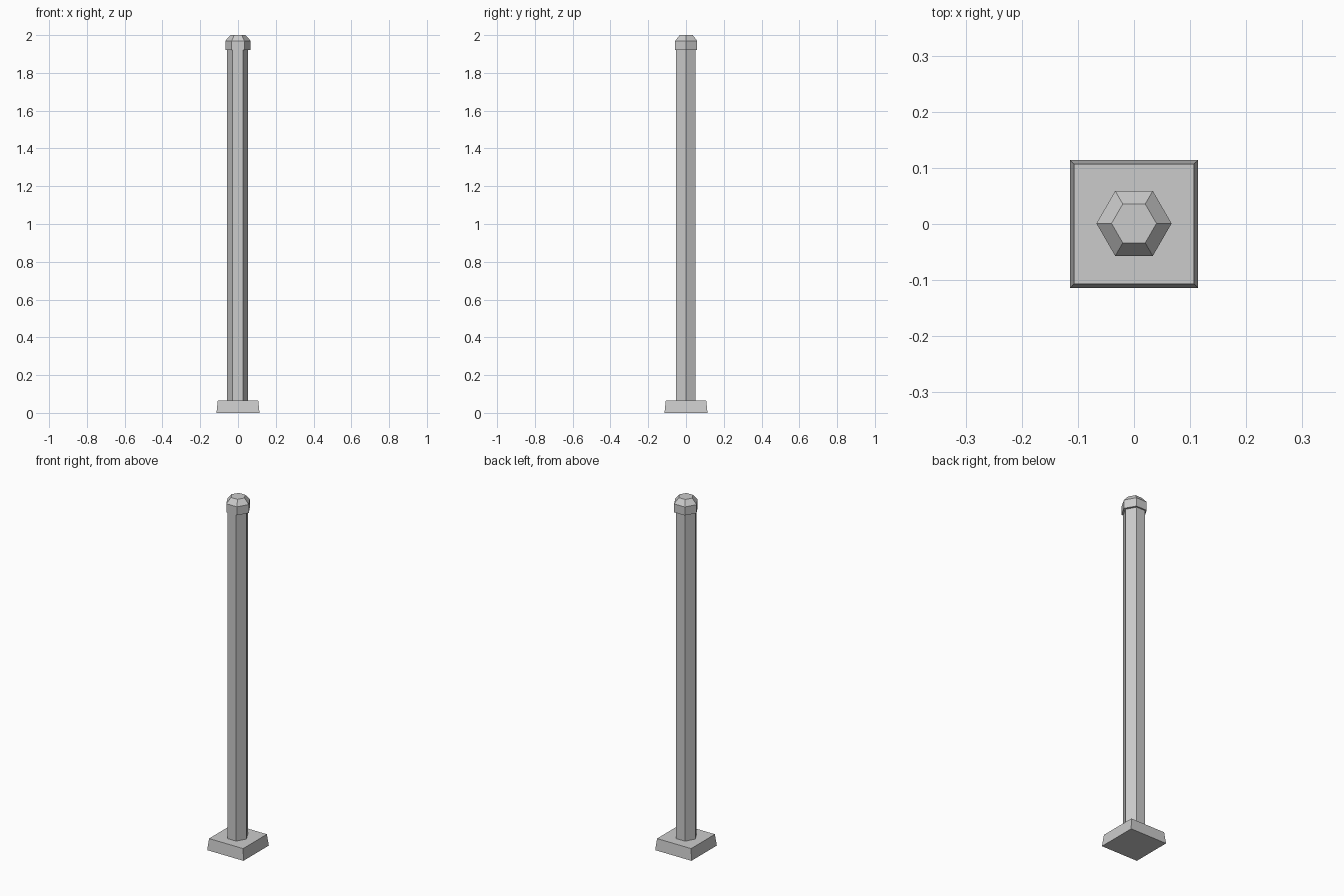
import bpy
import bmesh
from math import cos, sin, tau

old = bpy.data.objects.get("Cube")
if old:
    bpy.data.objects.remove(old, do_unlink=True)

grey = bpy.data.materials.new("light grey metal")
grey.use_nodes = True
colour = (0.6, 0.6, 0.6, 1)
grey.diffuse_color = colour
grey.node_tree.nodes["Principled BSDF"].inputs["Base Color"].default_value = colour


def stacked_prism(name, sides, rings, turn=0.0, centre=(0, 0)):
    """Loft regular polygons; each ring is (x radius, y radius, z)."""
    bm = bmesh.new()
    loops = [[bm.verts.new((centre[0] + rx * cos(tau * (i / sides + turn)),
                            centre[1] + ry * sin(tau * (i / sides + turn)), z))
              for i in range(sides)] for rx, ry, z in rings]
    for low, high in zip(loops, loops[1:]):
        for i in range(sides):
            j = (i + 1) % sides
            bm.faces.new((low[i], low[j], high[j], high[i]))
    bm.faces.new(loops[0][::-1])
    bm.faces.new(loops[-1])
    mesh = bpy.data.meshes.new(name)
    bm.to_mesh(mesh)
    bm.free()
    mesh.materials.append(grey)
    obj = bpy.data.objects.new(name, mesh)
    bpy.context.collection.objects.link(obj)
    return obj


# Square base plate with slightly tapered sides
diagonal = 2 ** 0.5
foot, rim = 0.114 * diagonal, 0.107 * diagonal
stacked_prism("base_plate", 4, [(foot, foot, 0), (rim, rim, 0.065)], turn=1 / 8)

# Tall six-sided shaft
stacked_prism("shaft", 6, [(0.056, 0.06, 0.06), (0.056, 0.06, 1.93)],
              centre=(-0.002, -0.001))

# Overhanging cap with a bevelled top
stacked_prism("cap", 6, [(0.067, 0.067, 1.922), (0.067, 0.067, 1.97),
                         (0.04, 0.04, 2.0)], centre=(0, 0.001))
